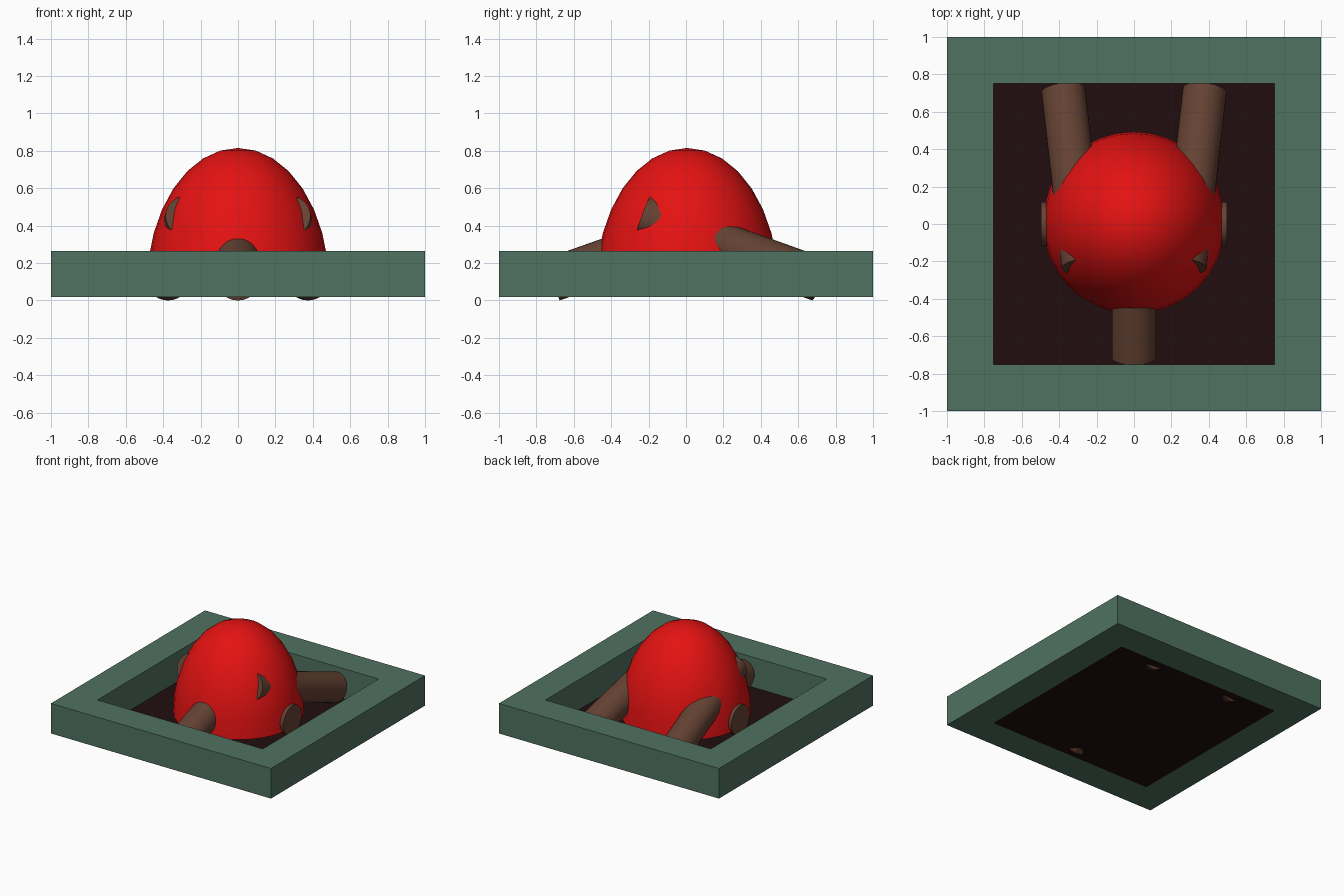
import bpy, bmesh, math
from mathutils import Vector

if "Cube" in bpy.data.objects:
    bpy.data.objects.remove(bpy.data.objects["Cube"])


def material(name, rgb):
    m = bpy.data.materials.new(name)
    m.diffuse_color = (*rgb, 1)
    m.use_nodes = True
    m.node_tree.nodes["Principled BSDF"].inputs["Base Color"].default_value = m.diffuse_color
    return m


GREEN = material("frame_green", (0.08, 0.17, 0.12))
RED = material("dome_red", (0.78, 0.006, 0.006))
BROWN = material("log_brown", (0.13, 0.055, 0.033))
DARK = material("floor_dark", (0.015, 0.004, 0.005))


def make(name, bm, mat, smooth=False):
    bmesh.ops.recalc_face_normals(bm, faces=bm.faces)
    me = bpy.data.meshes.new(name)
    bm.to_mesh(me)
    bm.free()
    me.materials.append(mat)
    ob = bpy.data.objects.new(name, me)
    bpy.context.collection.objects.link(ob)
    if smooth:
        bpy.ops.object.select_all(action='DESELECT')
        bpy.context.view_layer.objects.active = ob
        ob.select_set(True)
        bpy.ops.object.shade_smooth_by_angle(angle=math.radians(40))
    return ob


def log(name, a, b, r=0.118):
    a, b = Vector(a), Vector(b)
    bm = bmesh.new()
    bmesh.ops.create_cone(bm, cap_ends=True, segments=32, radius1=r, radius2=r, depth=(b - a).length)
    mat = (b - a).to_track_quat('Z', 'Y').to_matrix().to_4x4()
    mat.translation = (a + b) / 2
    bm.transform(mat)
    make(name, bm, BROWN, True)


# square border frame
BOTTOM, TOP = 0.018, 0.265
SIGNS = [(-1, -1), (1, -1), (1, 1), (-1, 1)]
bm = bmesh.new()
rings = [[bm.verts.new((sx * s, sy * s, z)) for sx, sy in SIGNS]
         for s, z in [(1, BOTTOM), (1, TOP), (0.752, TOP), (0.752, BOTTOM)]]
for k in range(4):
    r0, r1 = rings[k], rings[(k + 1) % 4]
    for i in range(4):
        j = (i + 1) % 4
        bm.faces.new((r0[i], r0[j], r1[j], r1[i]))
make("border_frame", bm, GREEN)

# dark floor panel
bm = bmesh.new()
bmesh.ops.create_grid(bm, x_segments=1, y_segments=1, size=0.752)
bmesh.ops.translate(bm, verts=bm.verts, vec=(0, 0, BOTTOM))
make("floor_panel", bm, DARK)

# egg-shaped dome, flat underneath
bm = bmesh.new()
bmesh.ops.create_uvsphere(bm, u_segments=32, v_segments=16, radius=1)
cut = bmesh.ops.bisect_plane(bm, geom=bm.verts[:] + bm.edges[:] + bm.faces[:], dist=1e-4,
                             plane_co=(0, 0, 0), plane_no=(0, 0, 1), clear_inner=True)
bmesh.ops.holes_fill(bm, edges=[e for e in bm.edges if e.is_boundary], sides=0)
bmesh.ops.scale(bm, verts=bm.verts, vec=(0.488, 0.488, 0.738))
bmesh.ops.translate(bm, verts=bm.verts, vec=(0, 0.006, 0.077))
make("red_dome", bm, RED, True)

# logs: one across, one sloping up from the front, two sloping up from the back
log("cross_log", (-0.496, 0, 0.147), (0.496, 0, 0.147))
log("front_log", (0, -0.715, 0.111), (0, 0.23, 0.445))
for side, sx in (("left", -1), ("right", 1)):
    log(f"back_log_{side}", (sx * 0.378, 0.715, 0.111), (sx * 0.27, -0.225, 0.448))
